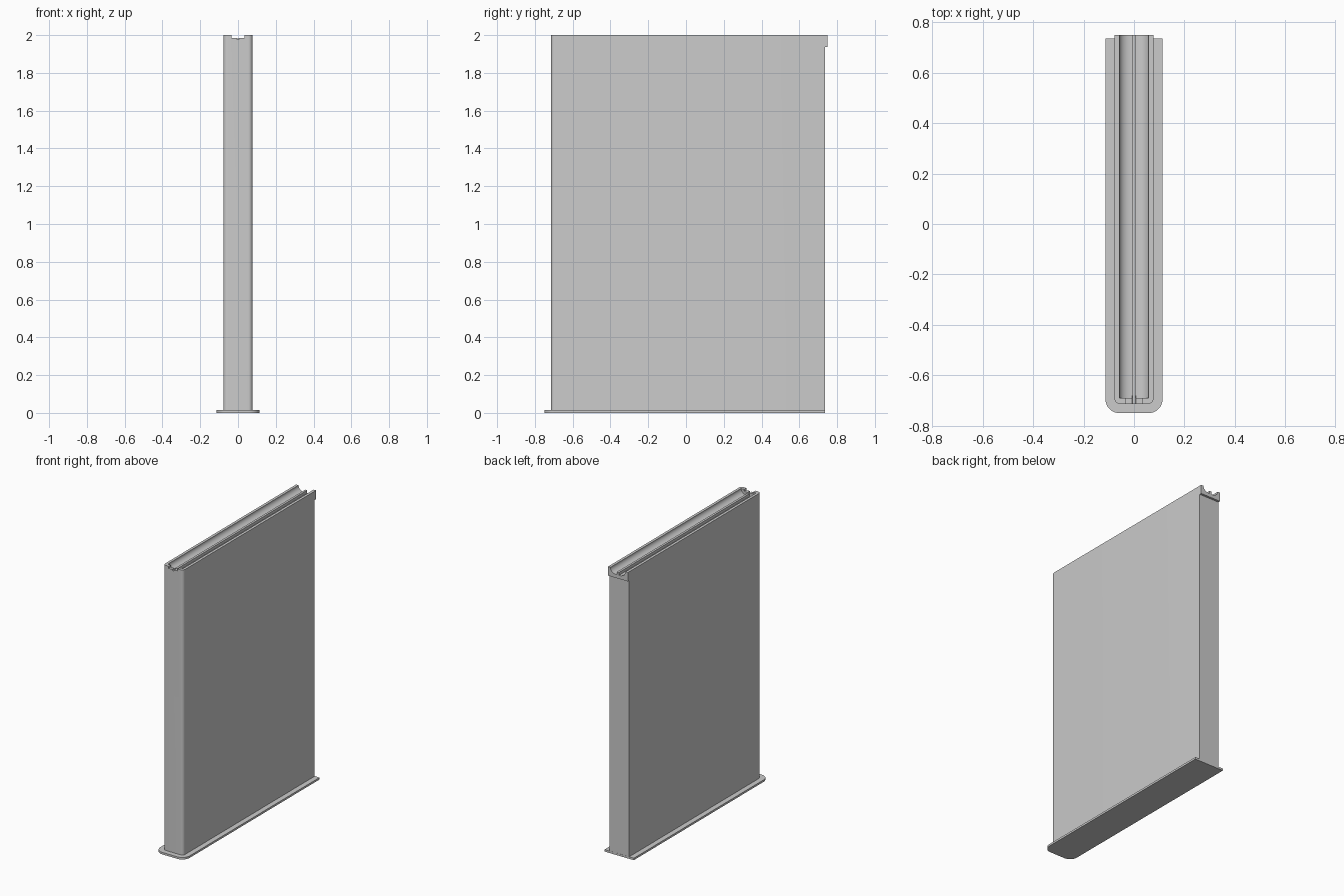
import bpy, bmesh, math

if "Cube" in bpy.data.objects:
    bpy.data.objects.remove(bpy.data.objects["Cube"])

grey = bpy.data.materials.new("light grey")
grey.diffuse_color = (0.6, 0.6, 0.6, 1)
grey.use_nodes = True
grey.node_tree.nodes["Principled BSDF"].inputs["Base Color"].default_value = grey.diffuse_color


def prism(name, pts, lo, hi, axis="z"):
    """Extrude a 2D outline along z (pts are x,y) or along y (pts are x,z)."""
    bm = bmesh.new()
    place = (lambda p, t: (p[0], p[1], t)) if axis == "z" else (lambda p, t: (p[0], t, p[1]))
    a = [bm.verts.new(place(p, lo)) for p in pts]
    b = [bm.verts.new(place(p, hi)) for p in pts]
    bm.faces.new(a)
    bm.faces.new(b)
    for i in range(len(pts)):
        j = (i + 1) % len(pts)
        bm.faces.new((a[i], a[j], b[j], b[i]))
    bmesh.ops.recalc_face_normals(bm, faces=bm.faces)
    me = bpy.data.meshes.new(name)
    bm.to_mesh(me)
    bm.free()
    ob = bpy.data.objects.new(name, me)
    bpy.context.collection.objects.link(ob)
    me.materials.append(grey)
    return ob


def front_rounded(w, y0, y1, r, n=10):
    """Rectangle with its two front (-y) corners rounded."""
    right = [(w - r + r * math.sin(t), y0 + r - r * math.cos(t))
             for t in [i * math.pi / 2 / n for i in range(n + 1)]] + [(w, y1)]
    return right + [(-x, y) for x, y in reversed(right)]


def combine(target, tool, op):
    m = target.modifiers.new(op, "BOOLEAN")
    m.operation, m.solver, m.object = op, "EXACT", tool
    bpy.context.view_layer.objects.active = target
    bpy.ops.object.modifier_apply(modifier=m.name)
    bpy.data.objects.remove(tool)


def smooth(ob):
    bpy.ops.object.select_all(action="DESELECT")
    ob.select_set(True)
    bpy.context.view_layer.objects.active = ob
    bpy.ops.object.shade_smooth_by_angle(angle=math.radians(30))


# Floor flange
flange = prism("base_flange", front_rounded(0.113, -0.75, 0.736, 0.055), 0, 0.014)

# Panel body with overhanging lip at the back
body = prism("panel_body", front_rounded(0.077, -0.714, 0.735, 0.022), 0.014, 2)
lip = prism("back_lip", [(-0.077, 1.938), (0.077, 1.938), (0.077, 2), (-0.077, 2)], 0.7, 0.75, "y")
combine(body, lip, "UNION")

# Trough along the top: concave sides meeting a small centre rail
curve = [(0.013 + 0.045 * math.sin(t), 1.998 - 0.036 * math.cos(t))
         for t in [i * math.pi / 2 / 8 for i in range(9)]]
half = [(0.008, 1.982), (0.008, 1.962)] + curve + [(0.058, 2.05)]
trough = prism("trough_cutter", half + [(-x, z) for x, z in reversed(half)], -0.69, 0.8, "y")
combine(body, trough, "DIFFERENCE")

# Shallow notch through the front wall
half = [(0.006, 1.978), (0.008, 1.986), (0.034, 1.986), (0.036, 2.05)]
notch = prism("notch_cutter", half + [(-x, z) for x, z in reversed(half)], -0.8, -0.68, "y")
combine(body, notch, "DIFFERENCE")

smooth(flange)
smooth(body)
